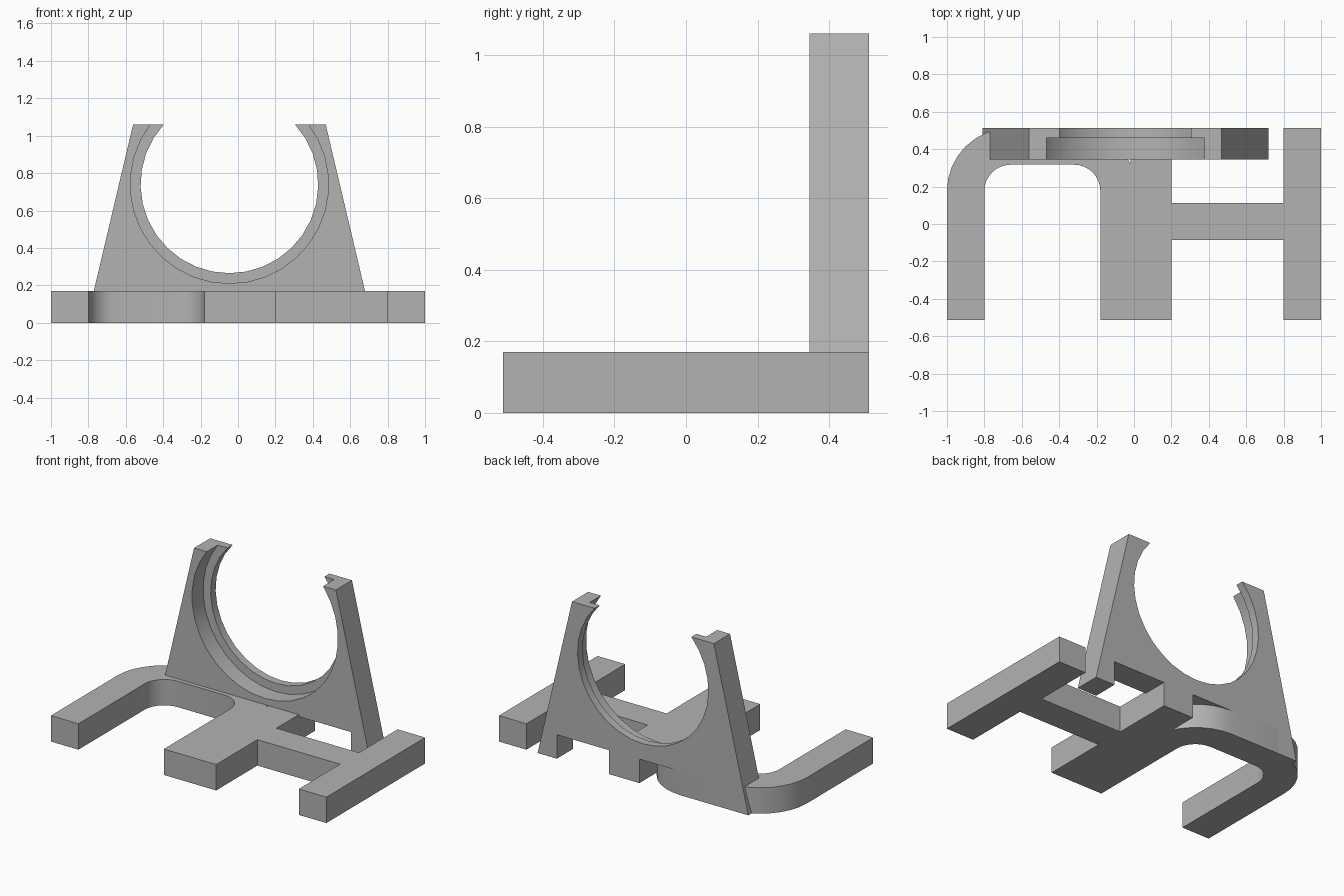
import bpy, bmesh, math

cube = bpy.data.objects.get("Cube")
if cube:
    bpy.data.objects.remove(cube)

grey = bpy.data.materials.new("light grey")
grey.use_nodes = True
colour = (0.45, 0.45, 0.45, 1)
grey.diffuse_color = colour
grey.node_tree.nodes["Principled BSDF"].inputs["Base Color"].default_value = colour

BASE_H, TOP, BACK, FRONT = 0.17, 1.06, 0.512, -0.512


def arc(cx, cy, r, start, end, steps):
    """Points along an arc, angles in degrees."""
    angles = [math.radians(start + (end - start) * i / steps) for i in range(steps + 1)]
    return [(cx + r * math.cos(a), cy + r * math.sin(a)) for a in angles]


def prism(name, outline, lo, hi, upright=False):
    """Extrude an outline along z, or along y when upright."""
    bm = bmesh.new()
    place = (lambda p: (p[0], lo, p[1])) if upright else (lambda p: (p[0], p[1], lo))
    face = bm.faces.new([bm.verts.new(place(p)) for p in outline])
    new = bmesh.ops.extrude_face_region(bm, geom=[face])["geom"]
    shift = (0, hi - lo, 0) if upright else (0, 0, hi - lo)
    bmesh.ops.translate(bm, vec=shift, verts=[v for v in new if isinstance(v, bmesh.types.BMVert)])
    bmesh.ops.recalc_face_normals(bm, faces=bm.faces)
    mesh = bpy.data.meshes.new(name)
    bm.to_mesh(mesh)
    bm.free()
    mesh.materials.append(grey)
    obj = bpy.data.objects.new(name, mesh)
    bpy.context.collection.objects.link(obj)
    bpy.ops.object.select_all(action="DESELECT")
    obj.select_set(True)
    bpy.context.view_layer.objects.active = obj
    bpy.ops.object.shade_smooth_by_angle(angle=math.radians(30))
    return obj


# Arched base: two legs joined by a rounded bar
cy, outer, inner = BACK - 0.335, 0.335, 0.14
left_c, right_c = -0.665, -0.32
arch = [(left_c - outer, FRONT)]
arch += arc(left_c, cy, outer, 180, 90, 8)
arch += arc(right_c, cy, outer, 90, 0, 8)
arch += [(right_c + outer, FRONT), (right_c + inner, FRONT)]
arch += arc(right_c, cy, inner, 0, 90, 8)
arch += arc(left_c + 0.005, cy, inner, 90, 180, 8)
arch += [(left_c + 0.005 - inner, FRONT)]
prism("arched_base", arch, 0, BASE_H)

# Second base: two straight legs and a crossbar
x0, x1, x2, x3 = -0.02, 0.2, 0.8, 1.0
bar_lo, bar_hi = -0.085, 0.112
prism("crossbar_base", [
    (x0, FRONT), (x1, FRONT), (x1, bar_lo), (x2, bar_lo), (x2, FRONT), (x3, FRONT),
    (x3, BACK), (x2, BACK), (x2, bar_hi), (x1, bar_hi), (x1, BACK), (x0, BACK)], 0, BASE_H)

# Upright cradle: tapered plate with feet and an open-topped round hole
MID, HOLE_Z, NOTCH = -0.046, 0.74, 0.157
HALF_BOTTOM, HALF_TOP, HALF_NOTCH = 0.765, 0.515, 0.625


def cradle(name, radius, lo, hi):
    rise = math.degrees(math.asin((TOP - HOLE_Z) / radius))
    right = [(HALF_NOTCH, NOTCH), (HALF_NOTCH, 0), (HALF_BOTTOM, 0), (HALF_TOP, TOP)]
    outline = [(MID + x, z) for x, z in right]
    outline += arc(MID, HOLE_Z, radius, rise, -180 - rise, 24)
    outline += [(MID - x, z) for x, z in reversed(right)]
    prism(name, outline, lo, hi, upright=True)


cradle("cradle_front", 0.53, 0.345, 0.46)
cradle("cradle_back_lip", 0.475, 0.46, BACK)
